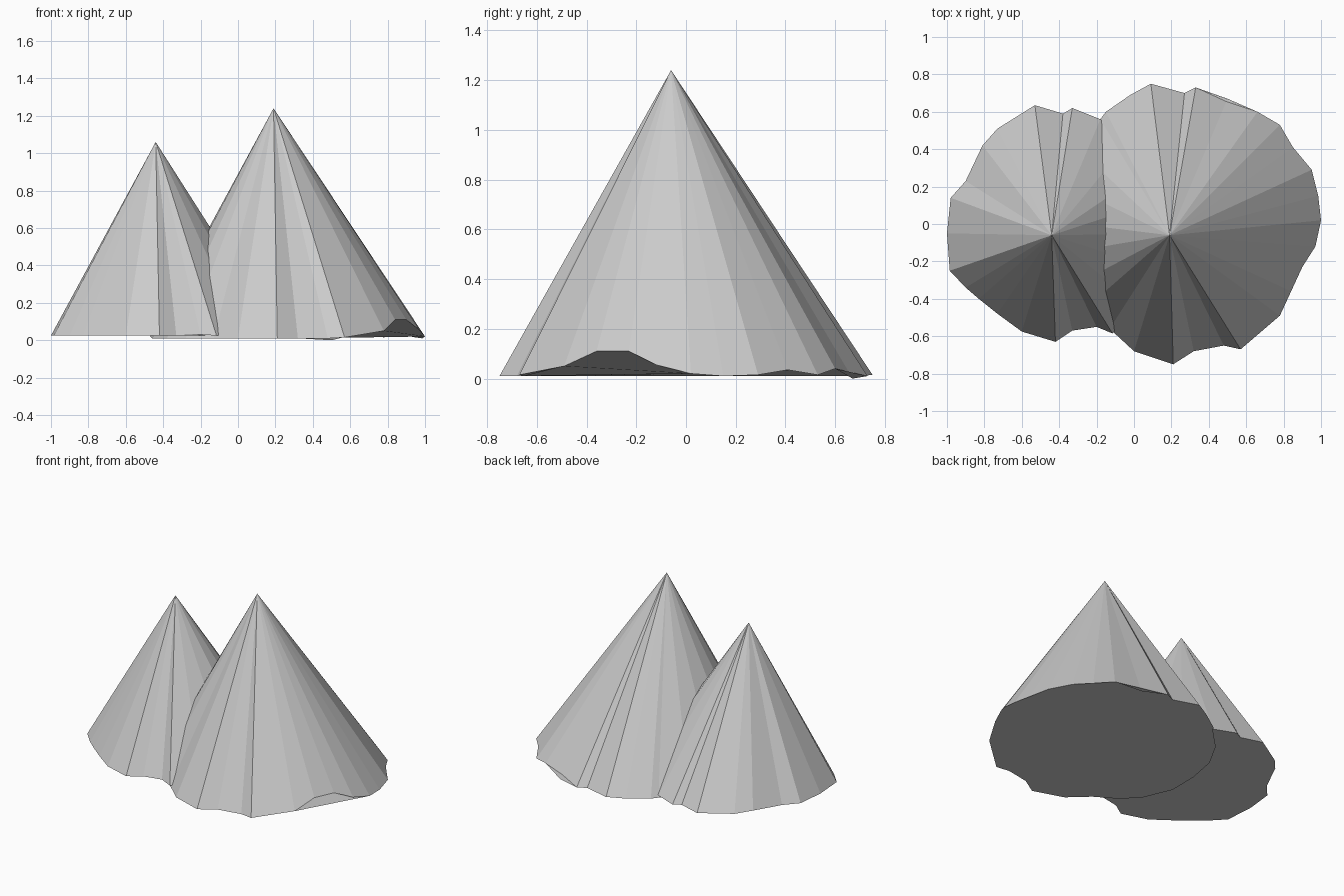
import bpy


def peak(name, apex, rim, base_z, raised):
    """Flat-faced cone: an apex fanned to an irregular rim, closed underneath."""
    verts = [(x, y, raised.get(i, base_z)) for i, (x, y) in enumerate(rim)]
    n = len(verts)
    verts.append(apex)
    faces = [(i, (i + 1) % n, n) for i in range(n)]
    faces.append(tuple(reversed(range(n))))
    mesh = bpy.data.meshes.new(name)
    mesh.from_pydata(verts, [], faces)
    mesh.update()
    obj = bpy.data.objects.new(name, mesh)
    bpy.context.collection.objects.link(obj)
    return obj


# Tall peak: rim runs counter-clockwise from the right, chipped at front right
tall_rim = [
    (1.0, .02), (.985, .15), (.95, .29), (.85, .41), (.78, .53), (.66, .60),
    (.50, .67), (.33, .73), (.27, .70), (.09, .75), (-.02, .69), (-.15, .60),
    (-.18, .56), (-.32, .42), (-.42, .24), (-.47, .02), (-.46, -.17),
    (-.38, -.36), (-.28, -.47), (-.13, -.56), (0, -.68), (.21, -.75),
    (.32, -.68), (.48, -.65), (.57, -.67), (.78, -.49), (.84, -.36),
    (.90, -.23), (.97, -.12),
]
peak("tall_peak", (.19, -.06, 1.24), tall_rim, .01,
     {0: .02, 2: .015, 3: .035, 4: .015, 5: .04, 6: 0, 7: .01, 9: .015,
      15: .02, 24: .015, 25: .05, 26: .11, 27: .11, 28: .055})

# Short peak: its right side runs into the tall one
short_rim = [
    (.22, -.05), (.20, .15), (.12, .32), (-.02, .45), (-.18, .56),
    (-.33, .62), (-.38, .59), (-.53, .635), (-.73, .51), (-.81, .42),
    (-.90, .23), (-.98, .14), (-1.0, -.05), (-.985, -.25), (-.90, -.34),
    (-.83, -.40), (-.73, -.48), (-.60, -.575), (-.42, -.63), (-.33, -.57),
    (-.20, -.55), (-.115, -.585), (.03, -.44), (.15, -.25),
]
peak("short_peak", (-.44, -.06, 1.06), short_rim, .025, {9: .035, 20: .03})
